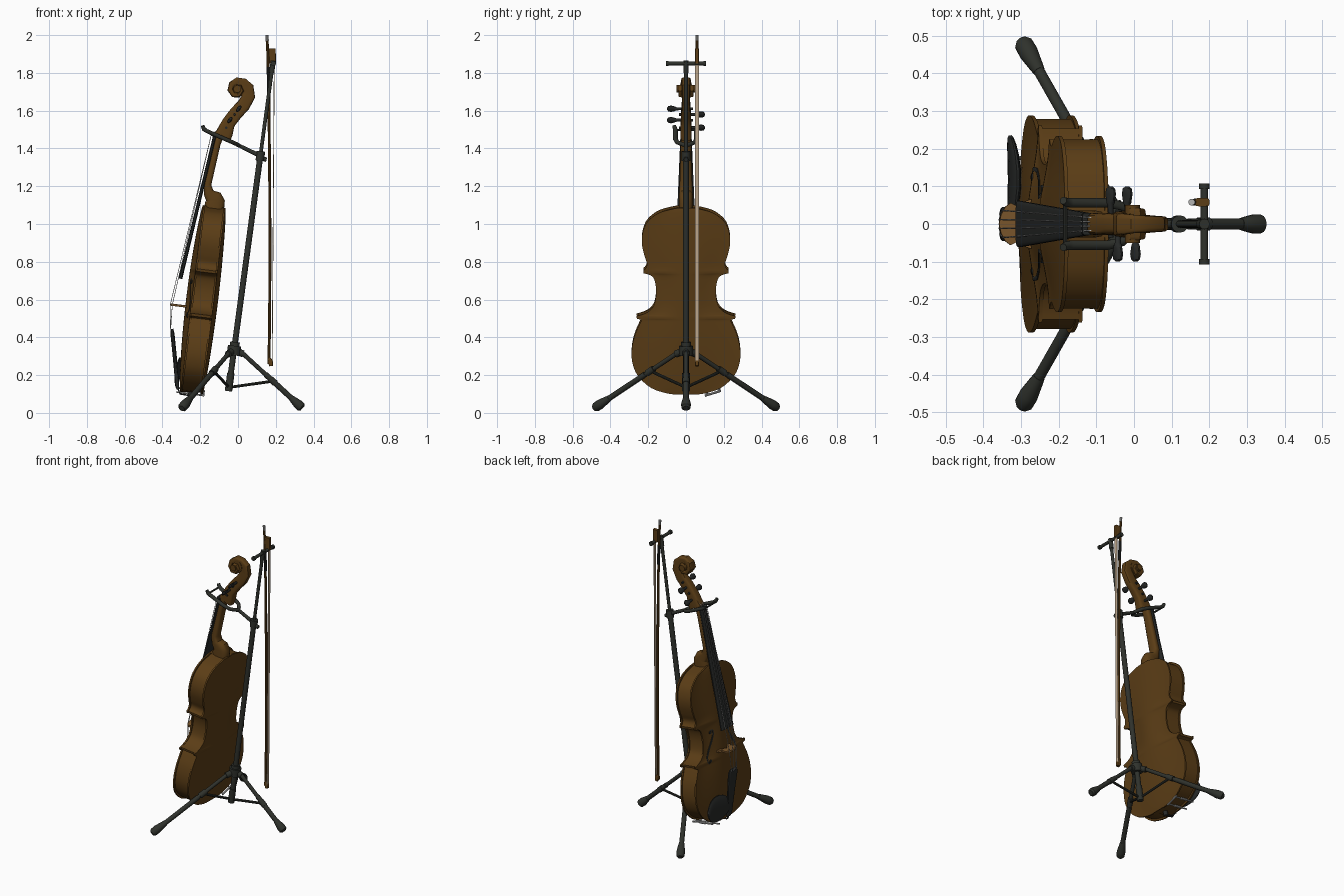
import bpy, bmesh, math
from mathutils import Vector

if "Cube" in bpy.data.objects:
    bpy.data.objects.remove(bpy.data.objects["Cube"])

def material(name, rgb):
    m = bpy.data.materials.new(name)
    m.diffuse_color = (*rgb, 1)
    m.use_nodes = True
    m.node_tree.nodes["Principled BSDF"].inputs["Base Color"].default_value = m.diffuse_color
    return m

WOOD = material("varnished brown wood", (0.105, 0.047, 0.008))
BLACK = material("stand black", (0.028, 0.031, 0.025))
EBONY = material("ebony", (0.020, 0.022, 0.021))
SILVER = material("silver metal", (0.45, 0.45, 0.44))
HAIR = material("bow hair cream", (0.50, 0.38, 0.26))
MAPLE = material("bridge maple", (0.20, 0.095, 0.025))
Y = Vector((0, 1, 0))

def make(name, mat, verts, faces, angle=35):
    me = bpy.data.meshes.new(name)
    me.from_pydata([tuple(v) for v in verts], [], faces)
    bm = bmesh.new()
    bm.from_mesh(me)
    bmesh.ops.recalc_face_normals(bm, faces=bm.faces)
    bm.to_mesh(me)
    bm.free()
    me.materials.append(mat)
    me.shade_smooth()
    me.set_sharp_from_angle(angle=math.radians(angle))
    ob = bpy.data.objects.new(name, me)
    bpy.context.collection.objects.link(ob)
    return ob

def skin(name, mat, rings, angle=35):
    """Closed skin through equal-length rings of points."""
    n = len(rings[0])
    verts = [v for r in rings for v in r]
    faces = [(i*n + j, i*n + (j+1) % n, (i+1)*n + (j+1) % n, (i+1)*n + j)
             for i in range(len(rings)-1) for j in range(n)]
    faces += [tuple(range(n)), tuple(range(len(verts)-n, len(verts)))]
    return make(name, mat, verts, faces, angle)

def loft(name, mat, path, n=12, ref=Y, p=1.0):
    """Sweep along path of (point, half depth, half width along ref); p<1 is boxier."""
    pts = [Vector(q[0]) for q in path]
    rings = []
    for i, (_, a, b) in enumerate(path):
        t = (pts[min(i+1, len(pts)-1)] - pts[max(i-1, 0)]).normalized()
        r = ref if abs(t.dot(ref)) < 0.98 else Vector((1, 0, 0))
        B = (r - t*t.dot(r)).normalized()
        N = t.cross(B)
        ring = []
        for k in range(n):
            c, s = math.cos(2*math.pi*(k+.5)/n), math.sin(2*math.pi*(k+.5)/n)
            ring.append(pts[i] + N*a*math.copysign(abs(c)**p, c) + B*b*math.copysign(abs(s)**p, s))
        rings.append(ring)
    return skin(name, mat, rings)

def tube(name, mat, p0, p1, r0, r1=None, n=14):
    r1 = r1 or r0
    return loft(name, mat, [(p0, r0, r0), (p1, r1, r1)], n)

# Leaning violin frame: s up the body, v sideways, h out of the front
T = math.radians(7)
U, W = Vector((math.sin(T), 0, math.cos(T))), Vector((-math.cos(T), 0, math.sin(T)))
def P(s, v, h):
    return Vector((-0.25, 0, 0.105)) + U*s + Y*v + W*h

# Body outline: lower bout, waist, upper bout
sections = [
    [(0, .05), (.006, .10), (.035, .185), (.10, .255), (.17, .284), (.24, .287), (.31, .273), (.37, .248), (.395, .238), (.404, .26)],
    [(.418, .262), (.426, .232), (.445, .195), (.48, .168), (.55, .158), (.61, .167), (.635, .187), (.646, .224)],
    [(.66, .226), (.675, .212), (.70, .207), (.74, .22), (.80, .233), (.86, .23), (.92, .205), (.965, .15), (.985, .09), (.995, .04)]]
outline = []
for sec in sections:
    for i in range(len(sec)-1):
        a, b, c, d = (Vector(sec[min(max(k, 0), len(sec)-1)]) for k in (i-1, i, i+1, i+2))
        for k in range(4):
            t = k/4
            outline.append(.5*(2*b + (c-a)*t + (2*a-5*b+4*c-d)*t*t + (3*b-a-3*c+d)*t**3))
    outline.append(Vector(sec[-1]))

FRONT, BACK = .055, -.062
def arch(s, f):
    return max(math.sin(math.pi*min(max(s, 0), 1)), 0)**.6*(math.cos(math.pi*min(abs(f), 1)) + 1)/2
def front_h(s, v):
    w = min(outline, key=lambda q: abs(q[0]-s))[1]
    return FRONT + .03*arch(s, v/w)

cols = [k/8 for k in range(-8, 9)]
rings = []
for s, w in outline:
    si, wi = .5 + (s-.5)*.982, w - .009
    ring = [P(s, f*w, FRONT + .03*arch(s, f)) for f in cols]
    ring += [P(s, w, FRONT-.01), P(si, wi, FRONT-.01), P(si, wi, BACK+.01), P(s, w, BACK+.01)]
    ring += [P(s, -f*w, BACK - .022*arch(s, f)) for f in cols]
    ring += [P(s, -w, BACK+.01), P(si, -wi, BACK+.01), P(si, -wi, FRONT-.01), P(s, -w, FRONT-.01)]
    rings.append(ring)
skin("violin_body", WOOD, rings, 40)

# Sound holes
hole = [(.588, .097), (.60, .088), (.597, .074), (.57, .071), (.53, .088), (.48, .118), (.44, .142), (.41, .146), (.398, .134), (.41, .122)]
for side, nm in ((1, "left"), (-1, "right")):
    loft("sound_hole_" + nm, EBONY,
         [(P(s, side*v, front_h(s, v)), .004 + .004*math.sin(math.pi*i/9), .003) for i, (s, v) in enumerate(hole)], 8, W)
    for s, v in ((.586, .093), (.411, .124)):
        h = front_h(s, v)
        tube("sound_hole_eye_" + nm, EBONY, P(s, side*v, h-.003), P(s, side*v, h+.003), .010)

# Neck with heel
loft("neck", WOOD, [((-.092, 0, 1.485), .022, .027), ((-.112, 0, 1.42), .019, .028), ((-.162, 0, 1.21), .021, .034),
                    ((-.155, 0, 1.165), .028, .036), ((-.128, 0, 1.138), .046, .037), ((-.122, 0, 1.122), .053, .037),
                    ((-.126, 0, 1.08), .053, .037)], 16, p=.7)
# Pegbox and scroll
loft("pegbox_and_scroll", WOOD, [
    ((-.082, 0, 1.462), .047, .030), ((-.070, 0, 1.485), .044, .030), ((-.050, 0, 1.535), .036, .028),
    ((-.012, 0, 1.585), .036, .026), ((.03, 0, 1.63), .036, .023), ((.058, 0, 1.68), .034, .021),
    ((.055, 0, 1.725), .028, .021), ((.03, 0, 1.75), .022, .022), ((-.005, 0, 1.757), .019, .025),
    ((-.034, 0, 1.74), .016, .029), ((-.041, 0, 1.71), .015, .033), ((-.024, 0, 1.683), .014, .036),
    ((.004, 0, 1.682), .013, .039), ((.02, 0, 1.705), .012, .041), ((.010, 0, 1.727), .012, .043), ((-.01, 0, 1.727), .011, .044)], 16, p=.45)
tube("scroll_eye", WOOD, (-.004, -.05, 1.715), (-.004, .05, 1.715), .020, n=20)
tube("scroll_core", WOOD, (-.002, -.024, 1.718), (-.002, .024, 1.718), .045, n=24)

# Tuning pegs on alternating sides
for i, (x, z) in enumerate(((-.062, 1.51), (-.043, 1.55), (-.018, 1.58), (.004, 1.61))):
    d = 1 if i % 2 == 0 else -1
    loft("tuning_peg_%d" % (i+1), EBONY, [((x, -d*.036, z), .007, .007), ((x, d*.05, z), .008, .008),
         ((x, d*.056, z), .011, .011), ((x, d*.064, z), .009, .016), ((x, d*.08, z), .010, .020),
         ((x, d*.094, z), .009, .016), ((x, d*.10, z), .004, .006)], 12, Vector((.6, 0, .8)))

# Fingerboard, nut, tailpiece
loft("fingerboard", EBONY, [((-.305, 0, .71), .010, .062), ((-.124, 0, 1.462), .009, .030)], 20, p=.5)
loft("nut", EBONY, [((-.128, 0, 1.462), .014, .030), ((-.124, 0, 1.477), .014, .030)], 12, p=.4)
loft("tailpiece", EBONY, [((-.349, 0, .445), .007, .036), ((-.347, 0, .42), .011, .045), ((-.335, 0, .30), .011, .034),
                          ((-.322, 0, .15), .010, .022), ((-.318, 0, .125), .008, .018)], 16, p=.6)
loft("tail_loop", EBONY, [((-.319, 0, .13), .004, .012), (P(-.012, 0, .055), .004, .012), (P(-.014, 0, 0), .004, .010)], 8)
tube("end_button", EBONY, P(.02, 0, 0), P(-.02, 0, 0), .014)

# Bridge cut from a half profile of (side, height)
half = [(.0, .112), (.012, .098), (.03, .094), (.036, .080), (.066, .079), (.062, .092), (.045, .104), (.050, .122), (.056, .134), (.046, .148), (.024, .160), (0, .165)]
prof = half + [(-v, h) for v, h in half[-2:0:-1]]
skin("bridge", MAPLE, [[P(.452 + d, v, h) for v, h in prof] for d in (-.006, .006)], 25)

# Strings
for i in range(4):
    k = (i - 1.5)/1.5
    top = .166 - .012*k*k
    pts = [(-.068, k*.014, 1.525), (-.141, k*.019, 1.475), P(.452, k*.036, top), (-.357, k*.026, .435)]
    loft("string_%d" % (i+1), SILVER, [(q, .0018, .0018) for q in pts], 6)

# Chin rest with clamp
loft("chin_rest", EBONY, [(P(.10, .118 + .117*c, .080 + .012*c*c), .078*math.sqrt(1-c*c) + .003, .011*math.sqrt(1-c*c) + .004)
                          for c in (-1, -.95, -.8, -.55, -.25, 0, .25, .55, .8, .95, 1)], 16, W)
for v, s in ((.11, -.004), (.175, .018)):
    tube("chin_rest_clamp_rod", SILVER, P(s, v, .075), P(s, v, -.066), .005, n=10)
    tube("chin_rest_clamp_nut", SILVER, P(s, v, .02), P(s, v, -.02), .008, n=10)
tube("chin_rest_clamp_foot", SILVER, P(-.006, .10, -.067), P(.02, .185, -.067), .006, n=10)

# Stand pole, leaning back
def pole(z):
    return Vector((-.05 + (z-.12)*.1358, 0, z))
tube("pole_lower", BLACK, pole(.12), pole(1.36), .016)
tube("pole_upper", BLACK, pole(1.3), pole(1.86), .010)
tube("pole_foot_sleeve", BLACK, pole(.115), pole(.21), .020)
tube("hub", BLACK, pole(.305), pole(.355), .036, n=18)
tube("hub_collar", BLACK, pole(.355), pole(.375), .026)
tube("height_clamp", BLACK, pole(1.335), pole(1.385), .023)
tube("height_clamp_knob", BLACK, pole(1.35), pole(1.345) + Vector((.035, 0, -.005)), .012)

# Tripod legs, rubber feet and struts
for nm, foot in (("back", (.335, 0, .03)), ("left", (-.293, .478, .03)), ("right", (-.293, -.478, .03))):
    foot, hub = Vector(foot), pole(.33)
    out = Vector((foot.x-hub.x, foot.y, 0)).normalized()
    top = hub + out*.03
    at = lambda t: top.lerp(foot, t)
    tube("leg_" + nm, BLACK, top, at(.5), .012)
    tube("leg_tube_" + nm, BLACK, at(.42), at(.9), .015)
    tube("leg_pivot_" + nm, BLACK, hub, at(.06), .019)
    loft("foot_" + nm, BLACK, [(at(.84), .016, .016), (at(.88), .020, .020), (at(.95), .026, .026),
                               (at(1), .025, .025), (at(1.02), .016, .016)], 16)
    j = at(.54 if nm == "back" else .36)
    tube("strut_" + nm, BLACK, pole(.135), j, .008, n=10)
    loft("strut_joint_" + nm, BLACK, [(at(.50 if nm == "back" else .32), .018, .018), (at(.58 if nm == "back" else .40), .018, .018)], 12)

# Neck holder: arm and two-pronged fork
loft("holder_arm", BLACK, [(pole(1.36), .012, .012), ((.0, 0, 1.418), .010, .010)], 12)
for d, nm in ((1, "left"), (-1, "right")):
    loft("fork_prong_" + nm, BLACK, [((.005, 0, 1.416), .011, .011), ((-.01, d*.025, 1.424), .011, .011),
         ((-.03, d*.047, 1.433), .011, .012), ((-.07, d*.056, 1.45), .011, .013), ((-.165, d*.056, 1.492), .011, .013),
         ((-.18, d*.058, 1.502), .012, .012), ((-.188, d*.062, 1.52), .010, .010)], 12)
tube("fork_gate", BLACK, (-.182, -.062, 1.498), (-.182, .062, 1.498), .006, n=10)

# Crossbar that carries the bow
tube("bow_crossbar", BLACK, (.187, -.10, 1.85), (.187, .105, 1.85), .010)
for y in (-.10, .10):
    tube("crossbar_end", BLACK, (.187, y-.007, 1.85), (.187, y+.007, 1.85), .014)
tube("crossbar_socket", BLACK, pole(1.80), pole(1.865), .014)

# Bow
by = .058
loft("bow_stick", WOOD, [((x, by, z), .008, .008) for x, z in
     ((.154, 1.975), (.158, 1.9), (.163, 1.7), (.168, 1.2), (.169, .8), (.167, .45), (.163, .26))], 10)
tube("bow_grip", EBONY, (.1605, by, 1.83), (.163, by, 1.70), .0095, n=10)
tube("bow_end_button", SILVER, (.1545, by, 1.97), (.153, by, 2.0), .009, n=10)
loft("bow_frog", WOOD, [((.181, by, 1.93), .019, .011), ((.183, by, 1.85), .017, .011)], 16, p=.4)
loft("bow_tip", WOOD, [((.165, by, .29), .008, .008), ((.172, by, .272), .014, .010), ((.176, by, .248), .010, .010)], 12, p=.6)
loft("bow_hair", HAIR, [((.192, by, 1.87), .002, .011), ((.181, by, .27), .002, .011)], 8, p=.4)
